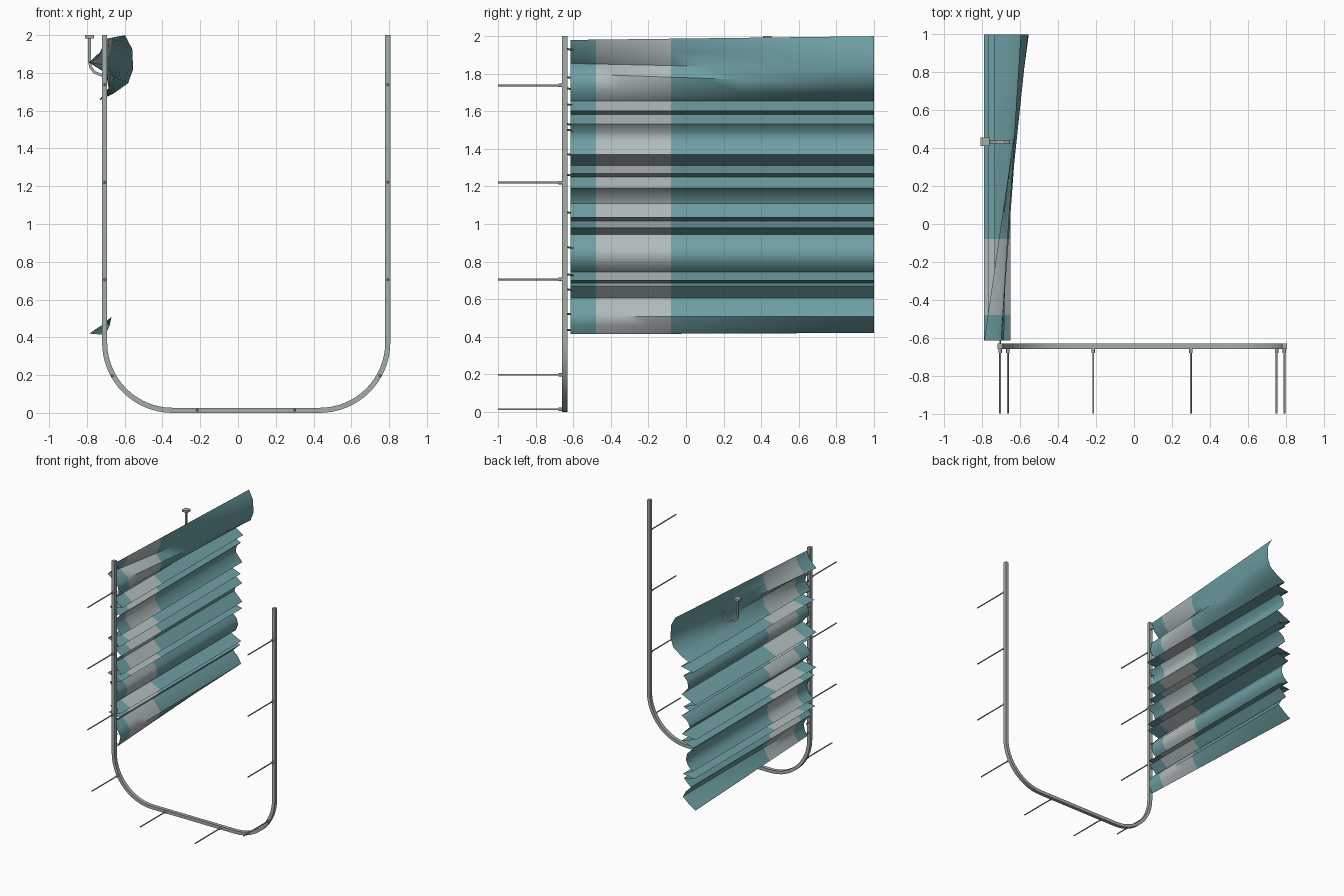
import bpy, bmesh, math
from mathutils import Vector

if "Cube" in bpy.data.objects:
    bpy.data.objects.remove(bpy.data.objects["Cube"])


def material(name, rgb):
    m = bpy.data.materials.new(name)
    m.diffuse_color = (*rgb, 1)
    m.use_nodes = True
    m.node_tree.nodes["Principled BSDF"].inputs["Base Color"].default_value = m.diffuse_color
    return m


TEAL = material("teal cloth", (0.155, 0.345, 0.37))
MESH = material("pale grey cloth", (0.44, 0.50, 0.51))
METAL = material("rail metal", (0.37, 0.42, 0.40))
DARK = material("hook grey", (0.20, 0.22, 0.22))


def finish(bm, name, mats, angle=None):
    bmesh.ops.recalc_face_normals(bm, faces=bm.faces)
    me = bpy.data.meshes.new(name)
    bm.to_mesh(me)
    bm.free()
    for m in mats:
        me.materials.append(m)
    ob = bpy.data.objects.new(name, me)
    bpy.context.collection.objects.link(ob)
    if angle:
        bpy.context.view_layer.objects.active = ob
        ob.select_set(True)
        bpy.ops.object.shade_smooth_by_angle(angle=math.radians(angle))
        ob.select_set(False)
    return ob


def box(name, lo, hi, mat):
    bm = bmesh.new()
    bmesh.ops.create_cube(bm, size=1)
    for v in bm.verts:
        v.co = [(l + h) / 2 + c * (h - l) for l, h, c in zip(lo, hi, v.co)]
    return finish(bm, name, [mat])


def sweep(name, path, width, y0, y1, mat):
    """Rectangular bar following a path in the xz plane."""
    pts = [Vector(p) for p in path]
    bm, rings = bmesh.new(), []
    for i, p in enumerate(pts):
        t = (pts[min(i + 1, len(pts) - 1)] - pts[max(i - 1, 0)]).normalized()
        n = Vector((-t.y, t.x)) * width / 2
        rings.append([bm.verts.new((q.x, y, q.y)) for q, y in
                      ((p + n, y0), (p + n, y1), (p - n, y1), (p - n, y0))])
    for a, b in zip(rings, rings[1:]):
        for k in range(4):
            bm.faces.new((a[k], a[k - 1], b[k - 1], b[k]))
    bm.faces.new(rings[0])
    bm.faces.new(rings[-1])
    return finish(bm, name, [mat], 30)


def rod(name, a, b, r, mat, sides=8):
    a, b = Vector(a), Vector(b)
    bm = bmesh.new()
    bmesh.ops.create_cone(bm, cap_ends=True, segments=sides, radius1=r, radius2=r, depth=(b - a).length)
    q = Vector((0, 0, 1)).rotation_difference(b - a)
    for v in bm.verts:
        v.co = q @ v.co + (a + b) / 2
    return finish(bm, name, [mat], 50)


# U-shaped rail
LX, RX, BZ, R = -0.706, 0.793, 0.0135, 0.36
path = [(LX, 2.0)]
for cx, start in ((LX + R, 180), (RX - R, 270)):
    for i in range(17):
        a = math.radians(start + 90 * i / 16)
        path.append((cx + R * math.cos(a), BZ + R + R * math.sin(a)))
path.append((RX, 2.0))
sweep("rail", path, 0.027, -0.66, -0.63, METAL)

# Support rods with collars
spots = [(x, z) for x in (LX, RX) for z in (0.705, 1.22, 1.738)]
spots += [(-0.665, 0.197), (-0.215, BZ), (0.30, BZ), (0.752, 0.197)]
for x, z in spots:
    rod("support_rod", (x, -1.0, z), (x, -0.65, z), 0.005, METAL)
    rod("support_collar", (x, -0.68, z), (x, -0.655, z), 0.009, METAL)

# Pleated curtain: the folds run along y, both ends are twisted from front to back
top_front = [(-.70, 1.98), (-.73, 1.91), (-.79, 1.855), (-.70, 1.80), (-.685, 1.72)]
top_back = [(-.598, 2.0), (-.56, 1.926), (-.555, 1.82), (-.582, 1.745), (-.66, 1.69)]
pleats = [(-.735, 1.655), (-.65, 1.603), (-.77, 1.582), (-.675, 1.532), (-.715, 1.49), (-.72, 1.44),
          (-.66, 1.37), (-.79, 1.312), (-.675, 1.268), (-.74, 1.25), (-.66, 1.193), (-.72, 1.15),
          (-.735, 1.11), (-.66, 1.035), (-.79, 1.017), (-.66, .98), (-.77, .945), (-.71, .88),
          (-.70, .83), (-.72, .78), (-.765, .745), (-.67, .70), (-.78, .687), (-.68, .668),
          (-.745, .605), (-.70, .56), (-.67, .508)]
front = top_front + pleats + [(-.68, .46), (-.705, .413)]
back = top_back + pleats + [(-.725, .462), (-.788, .42)]
Y0, Y1 = -0.615, 1.0
ys = [Y0, -0.55, -0.48, -0.35, -0.22, -0.08, 0.1, 0.28, 0.46, 0.64, 0.82, Y1]
bm = bmesh.new()
rows = []
for y in ys:
    t = (y - Y0) / (Y1 - Y0)
    rows.append([bm.verts.new((f[0] + (b[0] - f[0]) * t, y, f[1] + (b[1] - f[1]) * t))
                 for f, b in zip(front, back)])
for j in range(len(ys) - 1):
    for i in range(len(front) - 1):
        f = bm.faces.new((rows[j][i], rows[j][i + 1], rows[j + 1][i + 1], rows[j + 1][i]))
        f.material_index = 1 if -0.48 < (ys[j] + ys[j + 1]) / 2 < -0.08 else 0
finish(bm, "curtain", [TEAL, MESH], 50)

# Small hooks joining curtain and rail
for z in (1.93, 1.78, 1.72, 1.635, 1.53, 1.50, 1.37, 1.26, 1.06, 0.875, 0.73, 0.65, 0.52, 0.435):
    rod("curtain_hook", (LX, -0.64, z + 0.003), (LX, -0.60, z - 0.003), 0.005, DARK, 6)

# Tie-back hook with wall plate
box("hook_plate", (-0.81, 0.41, 1.982), (-0.763, 0.455, 2.0), METAL)
hook = [(-.787, 1.99), (-.787, 1.86), (-.78, 1.83), (-.76, 1.803), (-.72, 1.787),
        (-.68, 1.793), (-.658, 1.815), (-.648, 1.85)]
sweep("tieback_hook", hook, 0.015, 0.425, 0.44, METAL)
